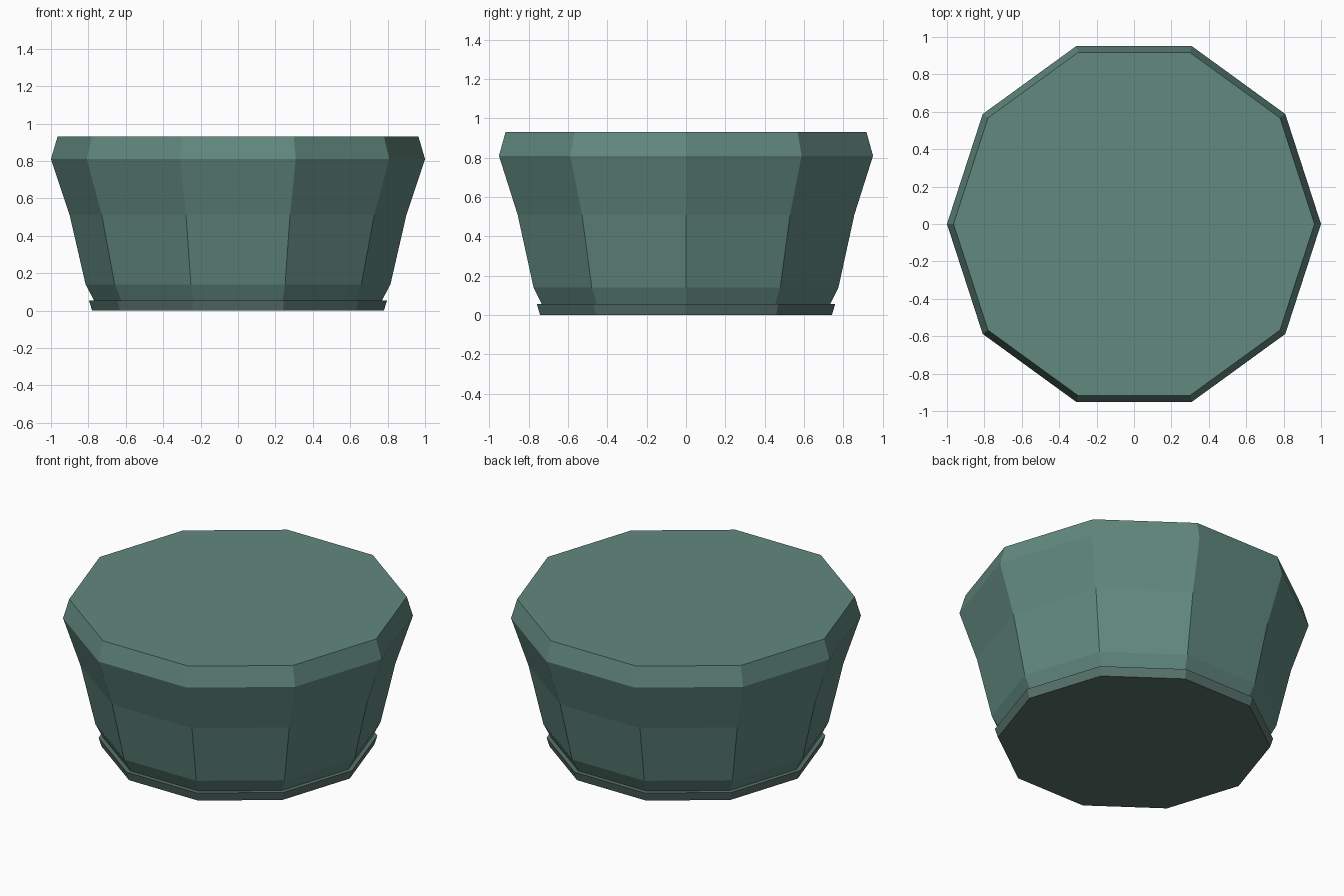
import bpy, bmesh
from math import cos, sin, pi

if "Cube" in bpy.data.objects:
    bpy.data.objects.remove(bpy.data.objects["Cube"])

SIDES = 10


def material(name, color):
    m = bpy.data.materials.new(name)
    m.diffuse_color = color
    m.use_nodes = True
    m.node_tree.nodes["Principled BSDF"].inputs["Base Color"].default_value = m.diffuse_color
    return m


def lathe(name, profile, mat):
    """Closed ten-sided solid from (radius, height) pairs, bottom to top."""
    bm = bmesh.new()
    rings = [[bm.verts.new((r * cos(2 * pi * i / SIDES), r * sin(2 * pi * i / SIDES), z))
              for i in range(SIDES)] for r, z in profile]
    for low, high in zip(rings, rings[1:]):
        for i in range(SIDES):
            j = (i + 1) % SIDES
            bm.faces.new((low[i], low[j], high[j], high[i]))
    bm.faces.new(rings[0][::-1])
    bm.faces.new(rings[-1])
    bmesh.ops.recalc_face_normals(bm, faces=bm.faces)
    mesh = bpy.data.meshes.new(name)
    bm.to_mesh(mesh)
    bm.free()
    mesh.materials.append(mat)
    obj = bpy.data.objects.new(name, mesh)
    bpy.context.collection.objects.link(obj)
    return obj


green = material("green", (0.12, 0.25, 0.21, 1))
dark_green = material("dark_green", (0.10, 0.17, 0.15, 1))

# Flared body with a bevelled upper edge
lathe("body", [(0.77, 0.055), (0.815, 0.14), (0.90, 0.51), (1.0, 0.81), (0.965, 0.93)], green)

# Thin foot plate under the body
lathe("foot", [(0.78, 0.0), (0.797, 0.055)], dark_green)
